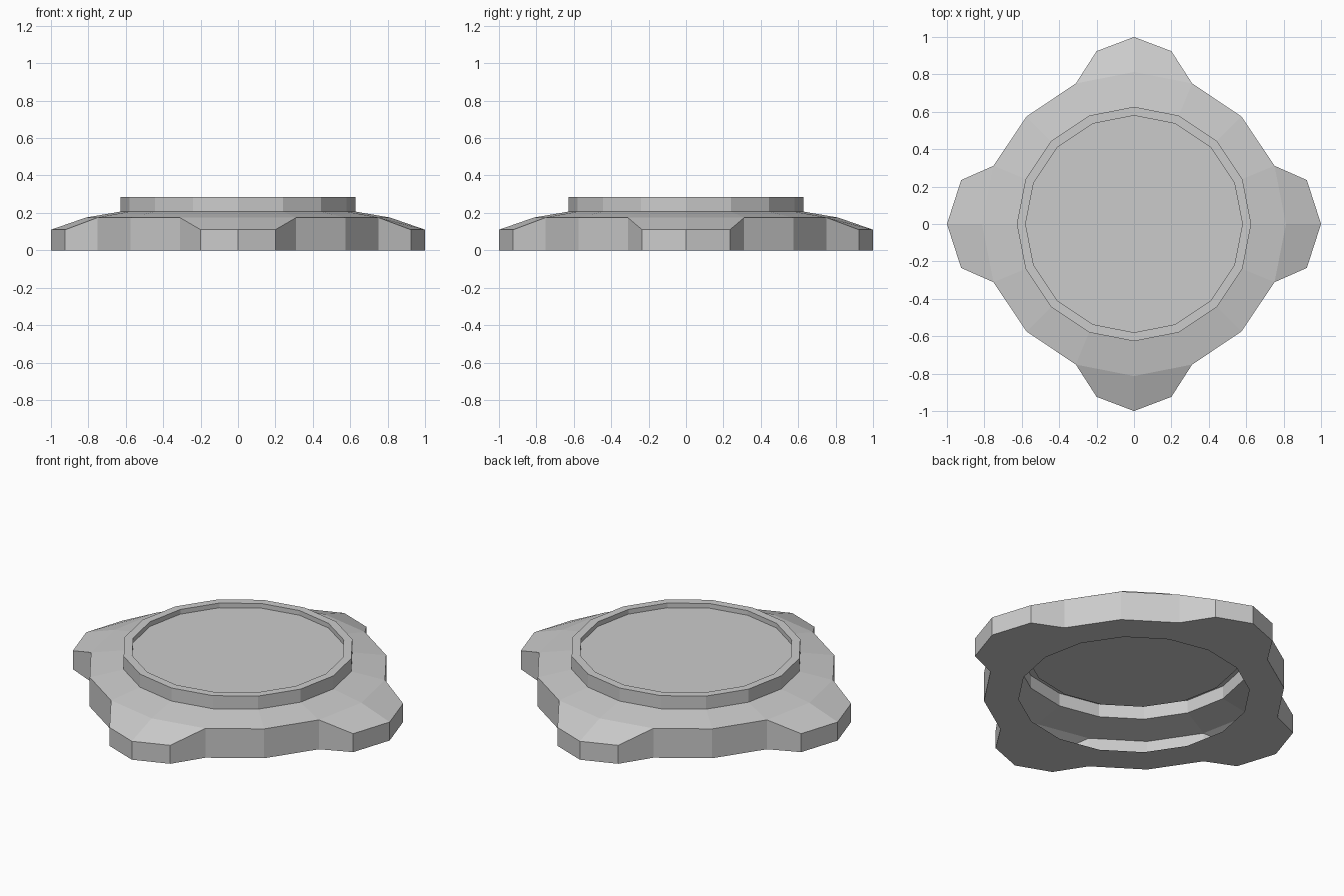
import bpy, bmesh
from math import cos, sin, pi

if "Cube" in bpy.data.objects:
    bpy.data.objects.remove(bpy.data.objects["Cube"])

SIDES = 16


def circle(bm, r, z):
    return [bm.verts.new((r * cos(2 * pi * i / SIDES), r * sin(2 * pi * i / SIDES), z))
            for i in range(SIDES)]


def bridge(bm, a, b, closed=True):
    n = len(a)
    for i in range(n if closed else n - 1):
        j = (i + 1) % n
        bm.faces.new((a[i], a[j], b[j], b[i]))


def finish(bm, name):
    bmesh.ops.recalc_face_normals(bm, faces=bm.faces)
    me = bpy.data.meshes.new(name)
    bm.to_mesh(me)
    bm.free()
    ob = bpy.data.objects.new(name, me)
    bpy.context.collection.objects.link(ob)
    return ob


def lobed_sheet(bm, inner_r, inner_z, rim_z, lobe_z):
    """Annulus with four lobes; returns its inner loop and outer outline."""
    inner = circle(bm, inner_r, inner_z)
    rim = circle(bm, 0.813, rim_z)
    bridge(bm, inner, rim)
    outline = []
    for q in range(4):
        half = 0.235 if q % 2 == 0 else 0.20   # side lobes are a bit wider
        c, s = round(cos(q * pi / 2)), round(sin(q * pi / 2))
        tip = [bm.verts.new((c * x - s * y, s * x + c * y, lobe_z))
               for x, y in ((0.924, -half), (1.0, 0), (0.924, half))]
        k = q * 4
        bridge(bm, [rim[k - 1], rim[k], rim[k + 1]], tip, closed=False)
        outline += [rim[k - 1], *tip, rim[k + 1], rim[k + 2]]
    return inner, outline


# lobed hollow body with raised collar and recessed plate
bm = bmesh.new()
collar, top_edge = lobed_sheet(bm, 0.627, 0.207, 0.175, 0.11)
_, bottom_edge = lobed_sheet(bm, 0.625, 0, 0, 0)
bridge(bm, top_edge, bottom_edge)
loop = collar
for r, z in ((0.627, 0.285), (0.58, 0.285), (0.58, 0.257)):
    nxt = circle(bm, r, z)
    bridge(bm, loop, nxt)
    loop = nxt
bm.faces.new(loop)
finish(bm, "lobed_base_with_collar")
